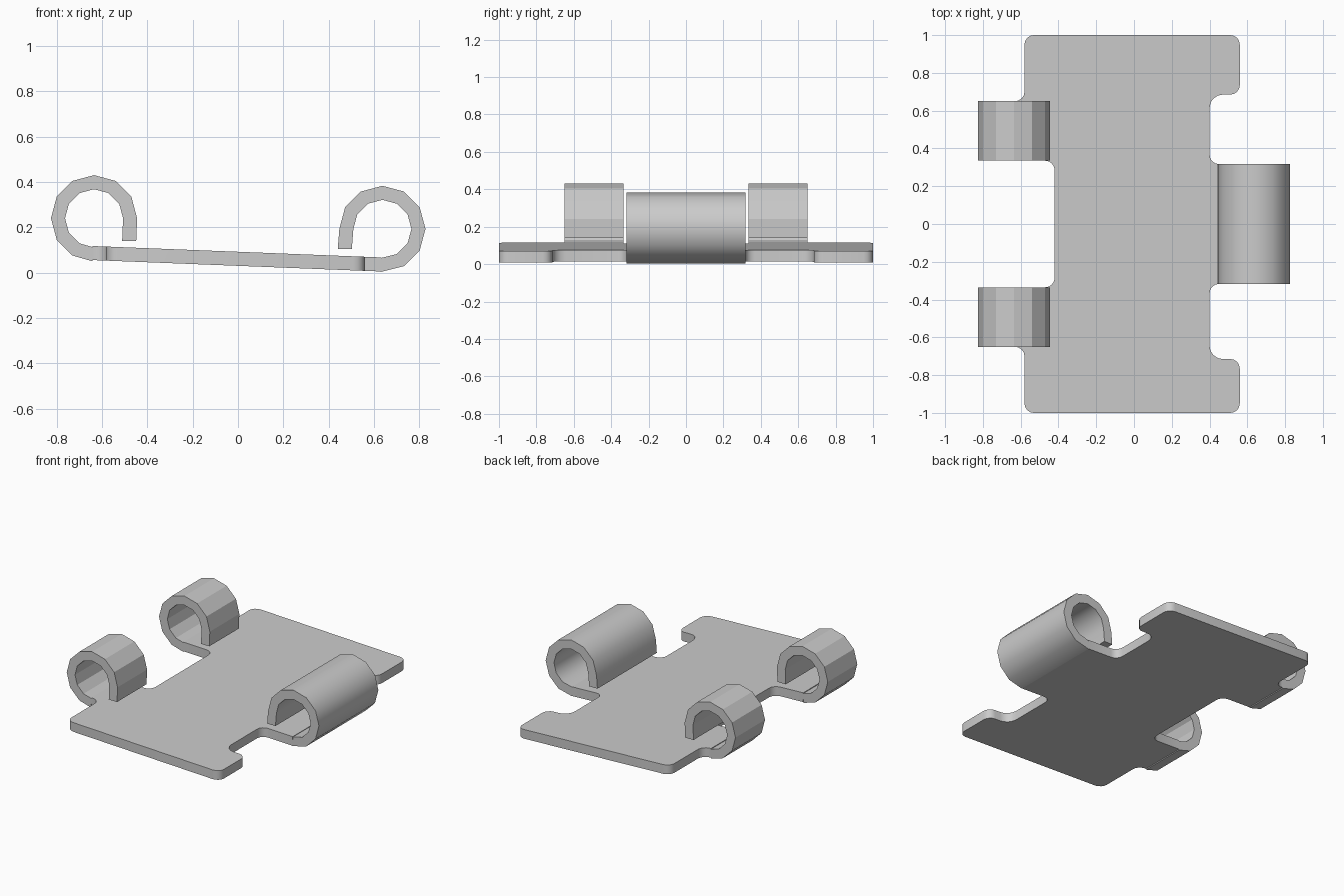
import bpy, bmesh
from math import radians, cos, sin, tan
from mathutils import Vector

cube = bpy.data.objects.get("Cube")
if cube:
    bpy.data.objects.remove(cube, do_unlink=True)

GREY = (0.6, 0.6, 0.6, 1)
metal = bpy.data.materials.new("grey metal")
metal.use_nodes = True
metal.diffuse_color = GREY
metal.node_tree.nodes["Principled BSDF"].inputs["Base Color"].default_value = GREY


def extrude(name, outline, offset, smooth_angle):
    """Closed outline of 3D points swept along an offset."""
    bm = bmesh.new()
    face = bm.faces.new([bm.verts.new(p) for p in outline])
    result = bmesh.ops.extrude_face_region(bm, geom=[face], use_keep_orig=True)
    moved = [v for v in result["geom"] if isinstance(v, bmesh.types.BMVert)]
    bmesh.ops.translate(bm, verts=moved, vec=offset)
    bmesh.ops.recalc_face_normals(bm, faces=bm.faces)
    mesh = bpy.data.meshes.new(name)
    bm.to_mesh(mesh)
    bm.free()
    mesh.materials.append(metal)
    if smooth_angle:
        mesh.shade_smooth()
        mesh.set_sharp_from_angle(angle=radians(smooth_angle))
    obj = bpy.data.objects.new(name, mesh)
    bpy.context.collection.objects.link(obj)
    return obj


def round_corners(corners, steps=4):
    """Fillet each right-angled (x, y, radius) corner."""
    points = []
    for i, (x, y, r) in enumerate(corners):
        p = Vector((x, y))
        if not r:
            points.append(p)
            continue
        a = (Vector(corners[i - 1][:2]) - p).normalized() * r
        b = (Vector(corners[(i + 1) % len(corners)][:2]) - p).normalized() * r
        for k in range(steps + 1):
            t = radians(90) * k / steps
            points.append(p + a * (1 - sin(t)) + b * (1 - cos(t)))
    return points


# Sloping plate with short tabs leading into the curls
R = 0.05
EYE, HOOK_IN, HOOK_OUT = 0.317, 0.335, 0.65
LEFT_X, RIGHT_X = 0.63, -0.641
corners = [
    (-0.58, 1, R),
    (-0.58, HOOK_OUT, R), (RIGHT_X, HOOK_OUT, 0), (RIGHT_X, HOOK_IN, 0),
    (-0.42, HOOK_IN, R), (-0.42, -HOOK_IN, R),
    (RIGHT_X, -HOOK_IN, 0), (RIGHT_X, -HOOK_OUT, 0), (-0.58, -HOOK_OUT, R),
    (-0.58, -1, R), (0.56, -1, R),
    (0.56, -0.715, R), (0.4, -0.715, 0.07),
    (0.4, -EYE, R), (LEFT_X, -EYE, 0), (LEFT_X, EYE, 0), (0.4, EYE, R),
    (0.4, 0.685, 0.07), (0.56, 0.685, R), (0.56, 1, R),
]
plate = [(p.x, p.y, 0.03 - 0.0395 * p.x) for p in round_corners(corners)]
extrude("plate", plate, (0, 0, 0.062), 35)


def curl(name, side, center, start, drift, tip_z, y0, y1, smooth):
    """Rolled strip, open above the plate, ending in a straight lip."""
    cx, cz = center
    angles = [start] + list(range(-60, 181, 30))

    def arc(radius):
        pts = [(cx + radius * cos(radians(a)), cz + radius * sin(radians(a)))
               for a in angles]
        return pts + [(cx - radius + drift, tip_z)]

    ring = arc(0.19) + arc(0.128)[::-1]
    extrude(name, [(side * x, y0, z) for x, z in ring], (0, y1 - y0, 0), smooth)


# One wide curl on the left, two narrow ones on the right
curl("wide_curl", 1, (0.637, 0.193), -92.3, -0.007, 0.105, -EYE, EYE, 35)
for name, y0, y1 in (("front_curl", -HOOK_OUT, -HOOK_IN), ("back_curl", HOOK_IN, HOOK_OUT)):
    curl(name, -1, (0.635, 0.24), -87.7, 0.004, 0.14, y0, y1, 0)
